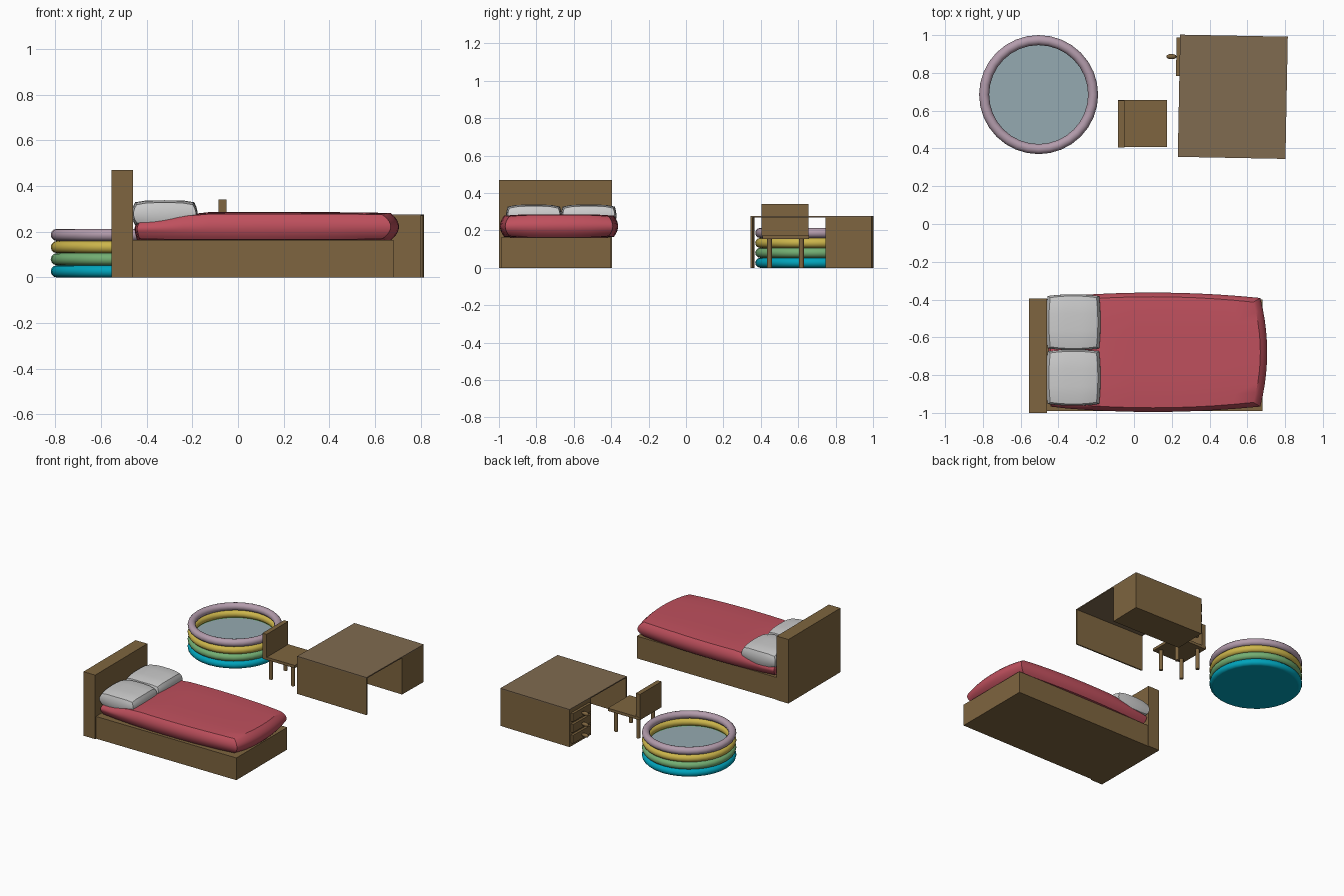
import bpy, bmesh, math
from mathutils import Matrix, Vector

if "Cube" in bpy.data.objects:
    bpy.data.objects.remove(bpy.data.objects["Cube"])


def material(name, r, g, b):
    m = bpy.data.materials.new(name)
    m.diffuse_color = (r, g, b, 1)
    m.use_nodes = True
    m.node_tree.nodes["Principled BSDF"].inputs["Base Color"].default_value = m.diffuse_color
    return m


WOOD = material("wood", 0.21, 0.13, 0.05)
DESK_TOP = material("desk_top_wood", 0.215, 0.145, 0.08)
RED = material("red_blanket", 0.52, 0.08, 0.11)
WHITE = material("white_pillow", 0.55, 0.55, 0.55)
TEAL = material("teal", 0.0, 0.37, 0.5)
GREEN = material("green", 0.17, 0.42, 0.17)
YELLOW = material("yellow", 0.6, 0.46, 0.07)
MAUVE = material("mauve", 0.45, 0.33, 0.41)
WATER = material("water", 0.3, 0.4, 0.44)


def finish(bm, name, mat, smooth=False):
    bmesh.ops.recalc_face_normals(bm, faces=bm.faces)
    me = bpy.data.meshes.new(name)
    bm.to_mesh(me)
    bm.free()
    me.materials.append(mat)
    ob = bpy.data.objects.new(name, me)
    bpy.context.collection.objects.link(ob)
    if smooth:
        bpy.ops.object.select_all(action='DESELECT')
        ob.select_set(True)
        bpy.context.view_layer.objects.active = ob
        bpy.ops.object.shade_smooth_by_angle(angle=math.radians(35))
    return ob


def box(name, x, y, z, mat=WOOD):
    bm = bmesh.new()
    bmesh.ops.create_cube(bm, size=1)
    for v in bm.verts:
        v.co = Vector([(a + b) / 2 + c * (b - a) for (a, b), c in zip((x, y, z), v.co)])
    return finish(bm, name, mat)


def cylinder(name, x, y, z0, z1, r, mat, sides):
    bm = bmesh.new()
    bmesh.ops.create_cone(bm, cap_ends=True, segments=sides, radius1=r, radius2=r,
                          depth=z1 - z0, matrix=Matrix.Translation((x, y, (z0 + z1) / 2)))
    return finish(bm, name, mat, True)


def cushion(name, x, y, z, mat, warp, cuts, post=None):
    """Subdivided block whose sides bulge; warp = shrink of each axis by the other two."""
    bm = bmesh.new()
    bmesh.ops.create_cube(bm, size=2)
    bmesh.ops.subdivide_edges(bm, edges=bm.edges[:], cuts=cuts, use_grid_fill=True)
    (xy, xz), (yx, yz), (zx, zy) = warp
    for v in bm.verts:
        a, b, c = v.co
        p = (a * (1 - xy * b**2 - xz * c**2),
             b * (1 - yx * a**2 - yz * c**2),
             c * (1 - zx * a**4 - zy * b**4))
        v.co = Vector([(lo + hi) / 2 + t * (hi - lo) / 2 for (lo, hi), t in zip((x, y, z), p)])
        if post:
            post(v.co)
    return finish(bm, name, mat, True)


# Bed: frame, bulging blanket sinking at the head, two pillows
box("headboard", (-0.555, -0.46), (-1, -0.395), (0, 0.47))
box("bed_base", (-0.46, 0.68), (-0.99, -0.4), (0, 0.163))


def sink_head(co):
    if co.z > 0.2:
        t = min(1, max(0, (-0.17 - co.x) / 0.22))
        co.z -= 0.038 * t * (co.z - 0.2) / 0.085
    if co.x < -0.43:
        co.x = -0.43 + (co.x + 0.43) * 0.3


cushion("blanket", (-0.505, 0.705), (-0.995, -0.363), (0.158, 0.286), RED,
        ((0.06, 0.06), (0.09, 0.07), (0.06, 0.12)), 9, sink_head)
for side, y in (("right", (-0.962, -0.665)), ("left", (-0.668, -0.372))):
    cushion(side + "_pillow", (-0.465, -0.177), y, (0.22, 0.338), WHITE,
            ((0.05, 0.1), (0.06, 0.06), (0.15, 0.18)), 5)

# Paddling pool: four stacked rings, floor and water
PX, PY, TUBE = -0.505, 0.685, 0.0266
for k, (nm, mat) in enumerate((("teal", TEAL), ("green", GREEN), ("yellow", YELLOW), ("mauve", MAUVE))):
    bm = bmesh.new()
    n, m, R = 32, 12, 0.315 - TUBE
    rings = []
    for i in range(n):
        a = math.tau * i / n
        ring = []
        for j in range(m):
            b = math.tau * j / m
            r = R + TUBE * math.cos(b)
            ring.append(bm.verts.new((PX + r * math.cos(a), PY + r * math.sin(a),
                                      TUBE * (2 * k + 1) + TUBE * math.sin(b))))
        rings.append(ring)
    for i in range(n):
        p, q = rings[i], rings[(i + 1) % n]
        for j in range(m):
            bm.faces.new((p[j], q[j], q[(j + 1) % m], p[(j + 1) % m]))
    ob = finish(bm, nm + "_pool_ring", mat, True)
cylinder("pool_floor", PX, PY, 0.001, 0.012, 0.289, TEAL, 32)
cylinder("pool_water", PX, PY, 0.085, 0.105, 0.275, WATER, 32)

# Chair
box("chair_seat", (-0.085, 0.175), (0.408, 0.657), (0.153, 0.173))
box("chair_back", (-0.085, -0.051), (0.405, 0.655), (0.173, 0.342))
for i, x in enumerate((-0.045, 0.135)):
    for j, y in enumerate((0.447, 0.617)):
        cylinder(f"chair_leg_{i}{j}", x, y, 0, 0.155, 0.0135, WOOD, 12)

# Desk, built square and then turned slightly
desk = [
    box("desk_top", (0.238, 0.808), (0.35, 0.997), (0.268, 0.276), DESK_TOP),
    box("desk_side_panel", (0.238, 0.808), (0.35, 0.36), (0, 0.268)),
    box("drawer_cabinet", (0.238, 0.808), (0.752, 0.997), (0, 0.268)),
]
for k in range(3):
    z = 0.055 + 0.08 * k
    desk.append(box(f"drawer_front_{k}", (0.22, 0.24), (0.777, 0.982), (z - 0.03, z + 0.03)))
    bm = bmesh.new()
    bmesh.ops.create_uvsphere(bm, u_segments=12, v_segments=8, radius=1,
                              matrix=Matrix.Translation((0.194, 0.88, z)) @ Matrix.Diagonal((0.028, 0.014, 0.014, 1)))
    desk.append(finish(bm, f"drawer_knob_{k}", WOOD, True))
pivot = Vector((0.523, 0.673, 0))
turn = Matrix.Translation(pivot) @ Matrix.Rotation(math.radians(-1.1), 4, 'Z') @ Matrix.Translation(-pivot)
for ob in desk:
    ob.data.transform(turn)
